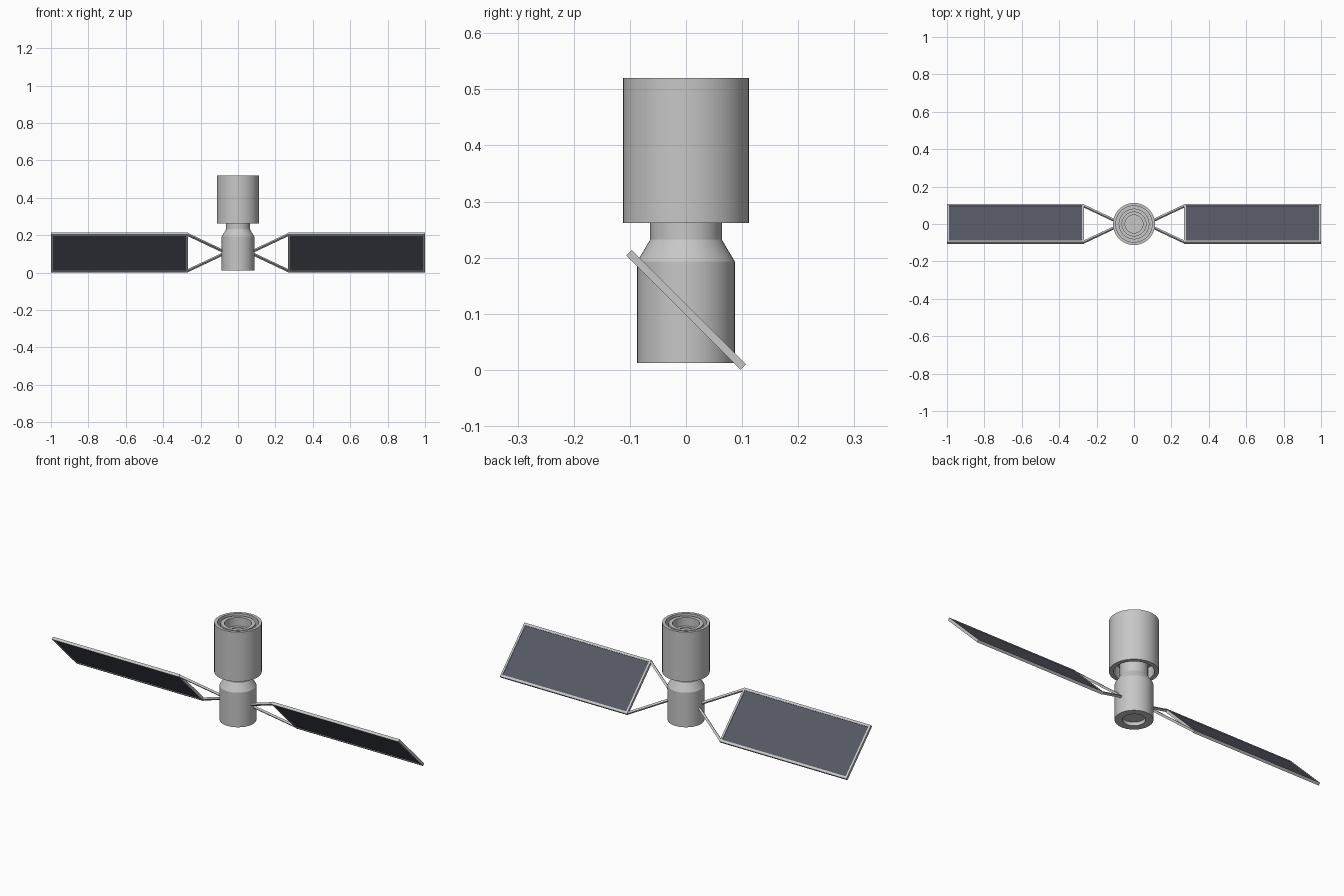
import bpy, bmesh, math
from mathutils import Vector, Matrix

if "Cube" in bpy.data.objects:
    bpy.data.objects.remove(bpy.data.objects["Cube"])


def material(name, rgb):
    m = bpy.data.materials.new(name)
    m.diffuse_color = (*rgb, 1)
    m.use_nodes = True
    m.node_tree.nodes["Principled BSDF"].inputs["Base Color"].default_value = m.diffuse_color
    return m


GREY = material("light grey metal", (0.57, 0.57, 0.57))
CELL = material("dark slate cells", (0.09, 0.098, 0.125))


def finish(name, bm, mat, smooth=False):
    bmesh.ops.recalc_face_normals(bm, faces=bm.faces[:])
    me = bpy.data.meshes.new(name)
    bm.to_mesh(me)
    bm.free()
    me.materials.append(mat)
    ob = bpy.data.objects.new(name, me)
    bpy.context.collection.objects.link(ob)
    if smooth:
        bpy.ops.object.select_all(action='DESELECT')
        ob.select_set(True)
        bpy.context.view_layer.objects.active = ob
        bpy.ops.object.shade_smooth_by_angle(angle=math.radians(30))
    return ob


def lathe(name, profile, mat, closed=False, n=48):
    """Spin an (r, z) profile about the z axis."""
    bm = bmesh.new()
    vs = [bm.verts.new((r, 0, z)) for r, z in profile]
    pairs = list(zip(vs, vs[1:])) + ([(vs[-1], vs[0])] if closed else [])
    edges = [bm.edges.new(p) for p in pairs]
    bmesh.ops.spin(bm, geom=vs + edges, cent=(0, 0, 0), axis=(0, 0, 1),
                   angle=2 * math.pi, steps=n, use_duplicate=False)
    bmesh.ops.remove_doubles(bm, verts=bm.verts[:], dist=1e-5)
    return finish(name, bm, mat, True)


# wing frame: local x along the wing, local y across it, tilted 45 degrees
TILT = Matrix.Translation((0, 0, 0.107)) @ Matrix.Rotation(math.radians(-45), 4, 'X')


def add_bar(bm, a, b, width, thick):
    """Box running from a to b in the tilted wing plane."""
    a, b = Vector((*a, 0)), Vector((*b, 0))
    d = b - a
    m = (TILT @ Matrix.Translation((a + b) / 2)
         @ Matrix.Rotation(math.atan2(d.y, d.x), 4, 'Z')
         @ Matrix.Diagonal((d.length, width, thick, 1)))
    bmesh.ops.create_cube(bm, size=1, matrix=m)


# lower body, shoulder, neck and recessed underside
lathe("lower_body", [(0, 0.03), (0.052, 0.03), (0.052, 0.012), (0.087, 0.012),
                     (0.087, 0.193), (0.064, 0.232), (0.064, 0.33), (0, 0.33)], GREY)

# wide upper shell, open at the bottom around the neck and grooved at the top
lathe("upper_shell", [(0.092, 0.262), (0.1125, 0.262), (0.1125, 0.52), (0.097, 0.52),
                      (0.097, 0.46), (0.06, 0.46), (0.06, 0.32), (0.092, 0.32)],
      GREY, closed=True)

# inner tube with a recessed floor
lathe("inner_tube", [(0.082, 0.45), (0.082, 0.515), (0.064, 0.515), (0.064, 0.47),
                     (0.048, 0.47), (0.048, 0.43), (0, 0.43)], GREY)

# solar wings on both sides
X0, X1, H = 0.267, 1.0, 0.144
for side, s in (("left", -1), ("right", 1)):
    bm = bmesh.new()
    for v in (-1, 1):
        add_bar(bm, (s * X0, v * (H - 0.006)), (s * X1, v * (H - 0.006)), 0.012, 0.014)
    for x in (X0 + 0.005, X1 - 0.005):
        add_bar(bm, (s * x, -H + 0.011), (s * x, H - 0.011), 0.01, 0.0138)
    finish(side + "_wing_frame", bm, GREY)

    bm = bmesh.new()
    add_bar(bm, (s * (X0 + 0.006), 0), (s * (X1 - 0.006), 0), 2 * H - 0.016, 0.008)
    finish(side + "_solar_panel", bm, CELL)

    # V shaped struts joining the wing to the body
    bm = bmesh.new()
    for v in (-1, 1):
        add_bar(bm, (s * 0.07, v * 0.004), (s * (X0 + 0.004), v * (H - 0.006)), 0.011, 0.011)
    finish(side + "_wing_struts", bm, GREY)
